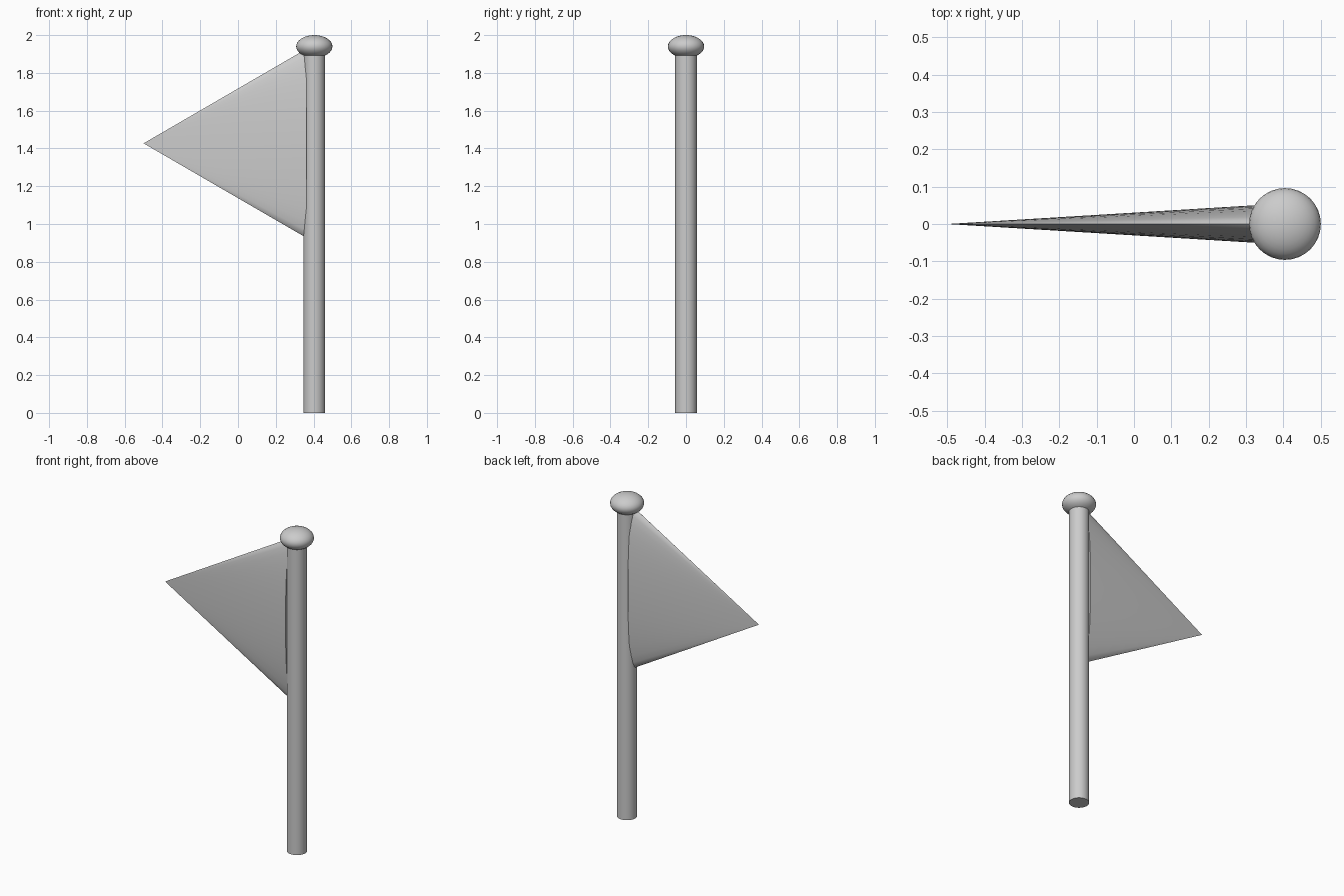
import bpy
import math

if "Cube" in bpy.data.objects:
    bpy.data.objects.remove(bpy.data.objects["Cube"])

POLE_X = 0.404


def finish(name):
    """Name the new part, apply its transform and shade it smooth."""
    obj = bpy.context.object
    obj.name = name
    bpy.ops.object.transform_apply(location=False, rotation=True, scale=True)
    bpy.ops.object.shade_smooth_by_angle(angle=math.radians(40))
    return obj


# Upright pole, its top hidden inside the knob
bpy.ops.mesh.primitive_cylinder_add(vertices=32, radius=0.057, depth=1.92,
                                    location=(POLE_X, 0, 0.96))
finish("pole")

# Flattened round knob on top
bpy.ops.mesh.primitive_uv_sphere_add(segments=32, ring_count=16, radius=1,
                                     location=(POLE_X, 0, 1.94))
bpy.context.object.scale = (0.096, 0.096, 0.06)
finish("knob")

# Pennant: a thin squashed cone pointing along -x, base set into the pole
tip_x, base_x = -0.5, 0.362
bpy.ops.mesh.primitive_cone_add(vertices=32, radius1=1, radius2=0,
                                depth=base_x - tip_x,
                                location=((tip_x + base_x) / 2, 0, 1.427),
                                rotation=(0, -math.pi / 2, 0))
bpy.context.object.scale = (0.5, 0.0525, 1)
finish("pennant")
